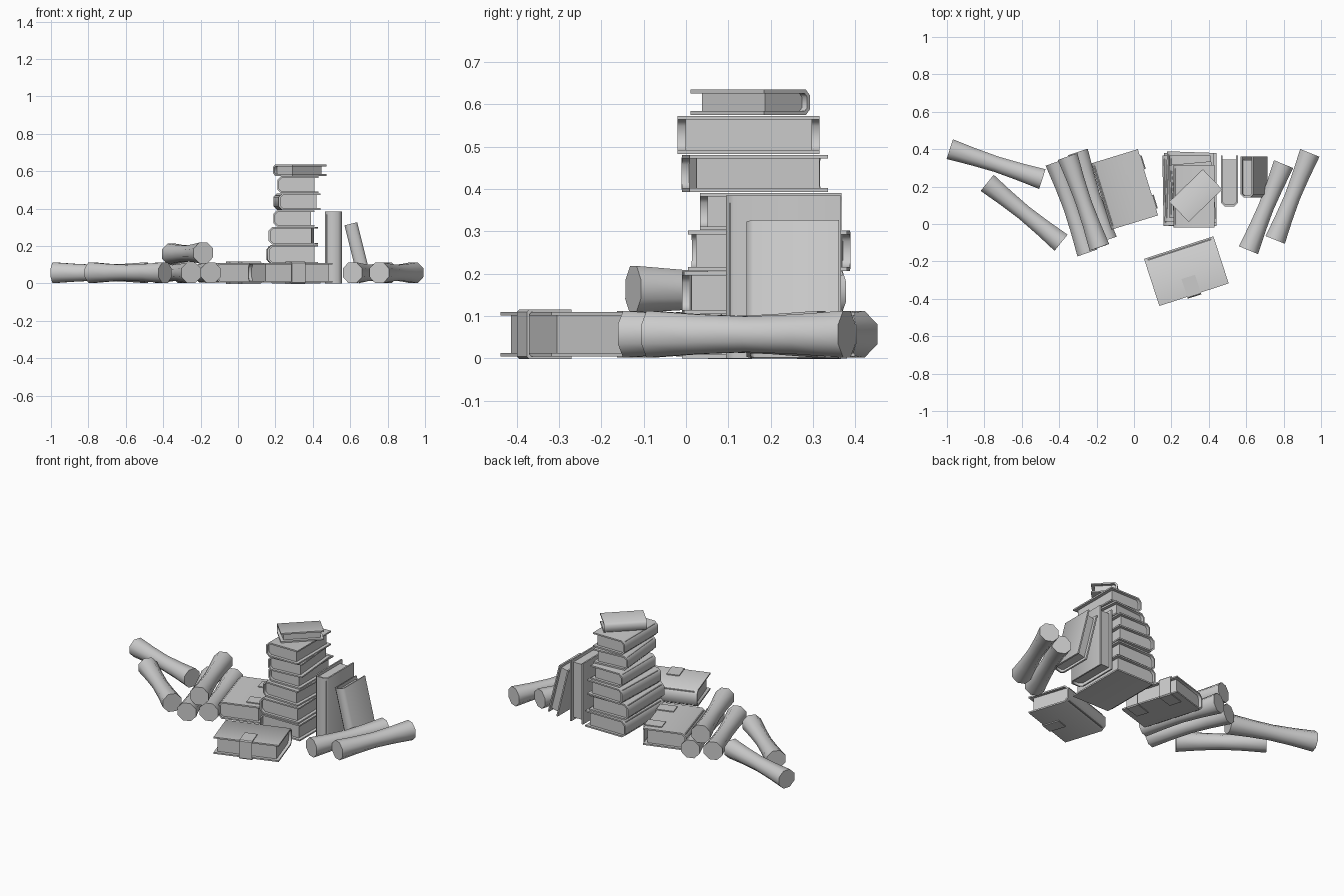
import bpy, bmesh
from math import radians, sin, cos, pi
from mathutils import Matrix, Vector

cube = bpy.data.objects.get("Cube")
if cube:
    bpy.data.objects.remove(cube)

grey = bpy.data.materials.new("plain_grey")
grey.use_nodes = True
grey.diffuse_color = (0.6, 0.6, 0.6, 1)
grey.node_tree.nodes["Principled BSDF"].inputs["Base Color"].default_value = (0.6, 0.6, 0.6, 1)


def finish(name, bm, matrix, angle):
    """Turn a bmesh into a placed object with smooth faces and sharp corners."""
    bmesh.ops.recalc_face_normals(bm, faces=bm.faces)
    mesh = bpy.data.meshes.new(name)
    bm.to_mesh(mesh)
    bm.free()
    mesh.materials.append(grey)
    obj = bpy.data.objects.new(name, mesh)
    bpy.context.collection.objects.link(obj)
    obj.matrix_world = matrix
    bpy.ops.object.select_all(action='DESELECT')
    obj.select_set(True)
    bpy.context.view_layer.objects.active = obj
    bpy.ops.object.shade_smooth_by_angle(angle=radians(angle))


def add_strip(bm, outer, inner, y0, y1):
    """Extrude a C-shaped section (matching outer and inner paths) along y."""
    rows = [[bm.verts.new((x, y, z)) for x, z in path]
            for y in (y0, y1) for path in (outer, inner)]
    o0, i0, o1, i1 = rows
    for k in range(len(outer) - 1):
        for a, b in ((o0, o1), (i1, i0), (i0, o0), (o1, i1)):
            bm.faces.new((a[k], a[k + 1], b[k + 1], b[k]))
    for k in (0, -1):
        bm.faces.new((o0[k], o1[k], i1[k], i0[k]))


def book(name, matrix, width, length, height, clasps=()):
    """Spine at local -x, pages open at +x, lying from z = 0 to height."""
    t, c, w = 0.009, height * 0.22, width / 2
    # cover with chamfered spine
    bm = bmesh.new()
    outer = [(w, 0), (c - w, 0), (-w, c), (-w, height - c), (c - w, height), (w, height)]
    d = t * 0.45
    inner = [(w, t), (c - w + d, t), (t - w, c + d), (t - w, height - c - d),
             (c - w + d, height - t), (w, height - t)]
    add_strip(bm, outer, inner, -length / 2, length / 2)
    finish(name + "_cover", bm, matrix, 50)
    # page block
    bm = bmesh.new()
    x0, x1 = t - w, w - 0.02
    block = Matrix.Translation(((x0 + x1) / 2, 0, height / 2)) @ Matrix.Diagonal(
        (x1 - x0, length - 0.036, height - 2 * t, 1))
    bmesh.ops.create_cube(bm, size=1, matrix=block)
    finish(name + "_pages", bm, matrix, 30)
    # clasps wrapped round the open edge
    for n, y in enumerate(clasps):
        bm = bmesh.new()
        s, reach, edge = 0.006, w - 0.1, w + 0.004
        outer = [(reach, -s), (edge, -s), (edge + s, 0), (edge + s, height),
                 (edge, height + s), (reach, height + s)]
        inner = [(reach, 0), (edge - s, 0), (edge, s), (edge, height - s),
                 (edge - s, height), (reach, height)]
        add_strip(bm, outer, inner, y - 0.038, y + 0.038)
        finish(f"{name}_clasp_{n + 1}", bm, matrix, 30)


def flat(x, y, z, turn):
    return Matrix.Translation((x, y, z)) @ Matrix.Rotation(radians(turn), 4, 'Z')


def scroll(name, start, end, radius=0.06):
    """Octagonal roll, narrower in the middle."""
    a, b = Vector(start), Vector(end)
    axis = b - a
    bm = bmesh.new()
    rings = []
    for t in (0, 0.25, 0.5, 0.75, 1):
        r = radius * (0.76 + 0.24 * abs(2 * t - 1) ** 1.5)
        rings.append([bm.verts.new((r * cos(pi * (k + 0.5) / 4), r * sin(pi * (k + 0.5) / 4),
                                    t * axis.length)) for k in range(8)])
    for p, q in zip(rings, rings[1:]):
        for k in range(8):
            m = (k + 1) % 8
            bm.faces.new((p[k], p[m], q[m], q[k]))
    bm.faces.new(rings[0])
    bm.faces.new(rings[-1])
    turn = axis.to_track_quat('Z', 'Y').to_matrix().to_4x4()
    finish(name, bm, Matrix.Translation(a) @ turn, 50)


# stacked books: x, y, bottom, turn, width, length, height
stack = [
    (0.30, 0.185, 0.0, 0, 0.28, 0.39, 0.103),
    (0.29, 0.18, 0.105, 1, 0.27, 0.375, 0.1),
    (0.295, 0.197, 0.207, -2, 0.25, 0.375, 0.095),
    (0.30, 0.2, 0.303, 0, 0.22, 0.335, 0.088),
    (0.315, 0.162, 0.393, 5, 0.225, 0.328, 0.088),
    (0.32, 0.148, 0.483, 0, 0.22, 0.335, 0.09),
    (0.33, 0.152, 0.575, -46, 0.15, 0.25, 0.06),
]
for n, (x, y, z, turn, w, l, h) in enumerate(stack):
    book(f"stacked_book_{n + 1}", flat(x, y, z, turn), w, l, h)

# clasped books lying flat
book("front_clasped_book", flat(0.28, -0.252, 0.004, -72), 0.265, 0.39, 0.106, (0,))
book("right_clasped_book", flat(-0.05, 0.185, 0.004, 17), 0.26, 0.37, 0.106, (-0.11, 0.11))

# standing books, spines to the front
upright = Matrix(((0, 0, 1, 0), (1, 0, 0, 0), (0, 1, 0, 0), (0, 0, 0, 1)))
book("upright_book", Matrix.Translation((0.465, 0.23, 0.1925)) @ upright, 0.272, 0.385, 0.09)
lean = Matrix.Rotation(radians(-14), 4, 'Y')
book("leaning_book", Matrix.Translation((0.608, 0.252, 0.155)) @ lean @ upright,
     0.218, 0.32, 0.07)

# scrolls
g = 0.057
scroll("right_outer_scroll", (-0.985, 0.4, g), (-0.49, 0.24, g), 0.06)
scroll("right_inner_scroll", (-0.785, 0.22, g), (-0.39, -0.1, g))
scroll("pile_scroll_outer", (-0.42, 0.33, g), (-0.25, -0.155, g))
scroll("pile_scroll_inner", (-0.3, 0.385, g), (-0.145, -0.085, g))
scroll("pile_scroll_top", (-0.355, 0.36, 0.157), (-0.185, -0.125, 0.163))
scroll("left_inner_scroll", (0.612, -0.14, g), (0.8, 0.32, g))
scroll("left_outer_scroll", (0.755, -0.085, g), (0.94, 0.38, g))
